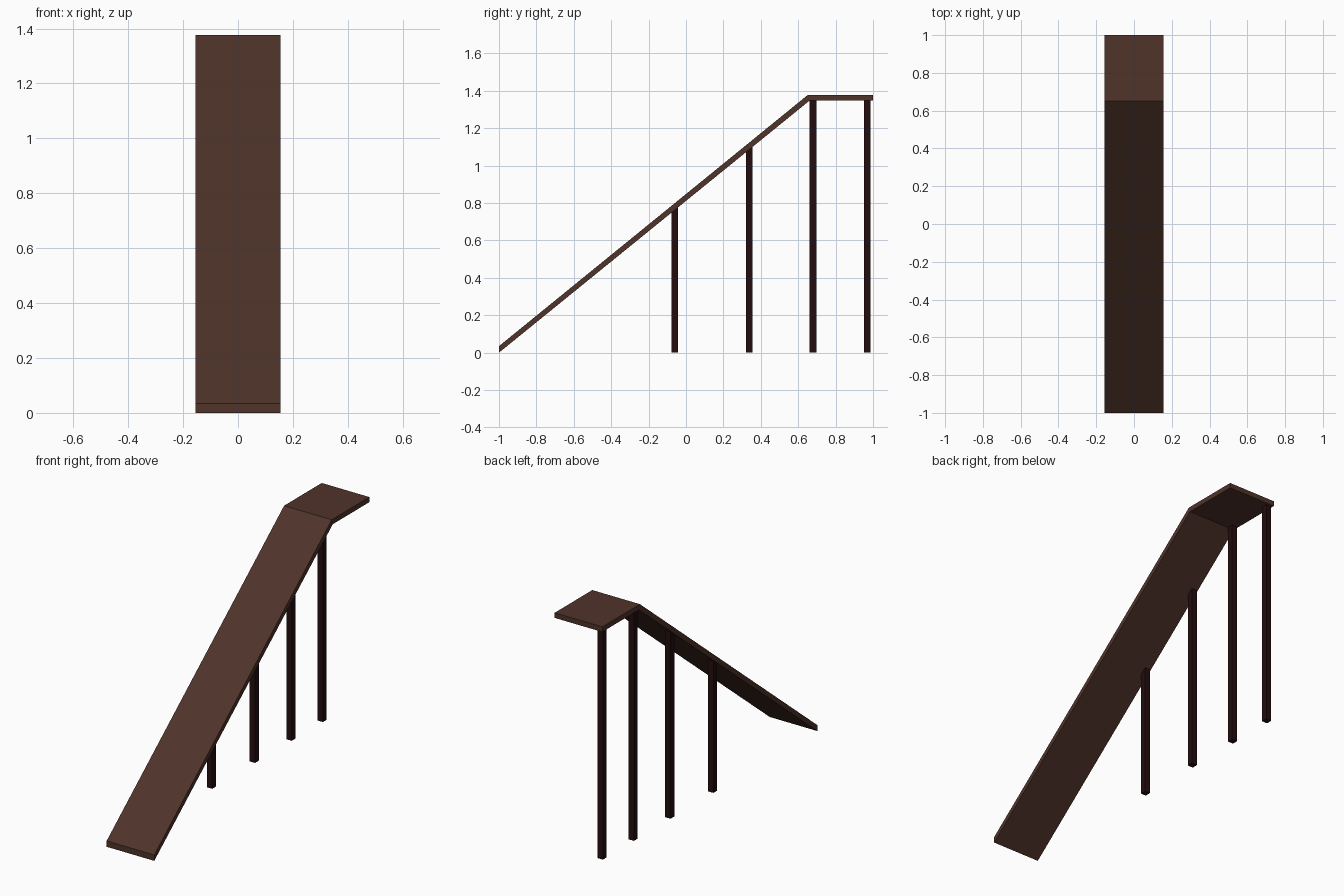
import bpy, bmesh

if "Cube" in bpy.data.objects:
    bpy.data.objects.remove(bpy.data.objects["Cube"])

HALF_W = 0.155          # half width of the walkway
POST = 0.0175           # half thickness of a post
POST_X = -0.131         # posts stand along the left edge


def material(name, rgb):
    m = bpy.data.materials.new(name)
    m.diffuse_color = (*rgb, 1)
    m.use_nodes = True
    m.node_tree.nodes["Principled BSDF"].inputs["Base Color"].default_value = m.diffuse_color
    return m


def extrude_x(name, profile, x0, x1, mat):
    """Solid made by sweeping a (y, z) profile from x0 to x1."""
    bm = bmesh.new()
    face = bm.faces.new([bm.verts.new((x0, y, z)) for y, z in profile])
    ext = bmesh.ops.extrude_face_region(bm, geom=[face])
    verts = [g for g in ext["geom"] if isinstance(g, bmesh.types.BMVert)]
    bmesh.ops.translate(bm, vec=(x1 - x0, 0, 0), verts=verts)
    bmesh.ops.recalc_face_normals(bm, faces=bm.faces)
    mesh = bpy.data.meshes.new(name)
    bm.to_mesh(mesh)
    bm.free()
    mesh.materials.append(mat)
    ob = bpy.data.objects.new(name, mesh)
    bpy.context.collection.objects.link(ob)
    return ob


plank = material("brown plank", (0.078, 0.033, 0.023))
dark = material("dark post wood", (0.017, 0.0042, 0.0048))

# Sloping ramp and level landing
ramp_bottom = [(-1, 0), (0.66, 1.347)]
extrude_x("ramp", ramp_bottom + [(0.65, 1.377), (-1, 0.035)], -HALF_W, HALF_W, plank)
extrude_x("landing", [(0.66, 1.347), (1, 1.347), (1, 1.377), (0.65, 1.377)],
          -HALF_W, HALF_W, plank)

# Row of square posts, each cut to the underside it carries
slope = 1.347 / 1.66
for i, y in enumerate((-0.06, 0.338, 0.679, 0.968)):
    a, b = y - POST, y + POST
    za, zb = (min((v + 1) * slope, 1.347) + 0.003 for v in (a, b))
    extrude_x(f"post_{i + 1}", [(a, 0), (b, 0), (b, zb), (a, za)],
              POST_X - POST, POST_X + POST, dark)
